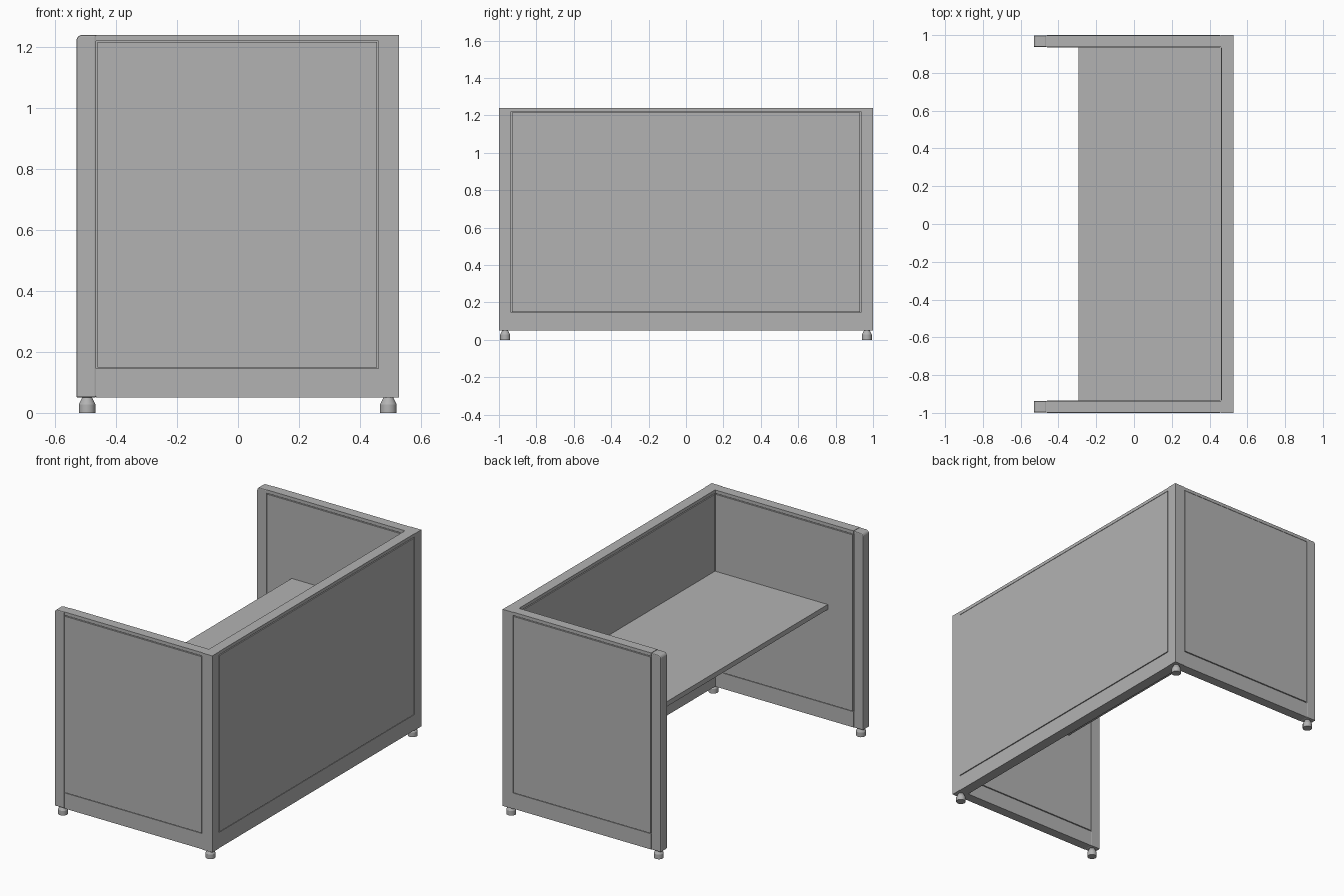
import bpy, bmesh
from mathutils import Matrix, Vector

cube = bpy.data.objects.get("Cube")
if cube:
    bpy.data.objects.remove(cube, do_unlink=True)

grey = bpy.data.materials.new("light_grey")
grey.use_nodes = True
colour = (0.45, 0.45, 0.45, 1)
grey.diffuse_color = colour
grey.node_tree.nodes["Principled BSDF"].inputs["Base Color"].default_value = colour


def finish(name, bm):
    bmesh.ops.recalc_face_normals(bm, faces=bm.faces)
    mesh = bpy.data.meshes.new(name)
    bm.to_mesh(mesh)
    bm.free()
    mesh.materials.append(grey)
    ob = bpy.data.objects.new(name, mesh)
    bpy.context.collection.objects.link(ob)
    return ob


def box(name, x, y, z, round_edge=None, radius=0.02):
    """Box from (low, high) ranges; round_edge picks edges by midpoint."""
    bm = bmesh.new()
    size = [max(r) - min(r) for r in (x, y, z)]
    centre = Vector([sum(r) / 2 for r in (x, y, z)])
    bmesh.ops.create_cube(bm, size=1, matrix=Matrix.Translation(centre) @ Matrix.Diagonal((*size, 1)))
    if round_edge:
        edges = [e for e in bm.edges if round_edge((e.verts[0].co + e.verts[1].co) / 2)]
        bmesh.ops.bevel(bm, geom=edges, offset=radius, segments=5, profile=0.5, affect='EDGES')
    return finish(name, bm)


FRONT, INNER, REAR = -0.53, 0.46, 0.528   # depth positions along x
IN, OUT = 0.935, 1.0                      # side wall thickness along y
BASE, RAIL, CAP, TOP = 0.05, 0.145, 1.22, 1.24
POST = -0.465
GAP, SKIN = 0.004, 0.012


def foot(name, x, y):
    # cylinder base with a tapered neck
    bm = bmesh.new()
    for r1, r2, z0, z1 in ((0.027, 0.027, 0, 0.028), (0.027, 0.015, 0.028, 0.052)):
        bmesh.ops.create_cone(bm, cap_ends=True, segments=24, radius1=r1, radius2=r2,
                              depth=z1 - z0, matrix=Matrix.Translation((x, y, (z0 + z1) / 2)))
    ob = finish(name, bm)
    bpy.ops.object.select_all(action='DESELECT')
    ob.select_set(True)
    bpy.context.view_layer.objects.active = ob
    bpy.ops.object.shade_smooth_by_angle()


# Side walls: posts, rails, core and a tile on each face
for side, s in (("right", -1), ("left", 1)):
    def span(a, b):
        return sorted((s * a, s * b))

    wall = span(IN, OUT)
    rail_y = span(IN + 0.003, OUT - 0.003)
    end_post = box(side + "_end_post", (FRONT, POST), span(IN + 0.002, OUT - 0.002), (BASE, TOP),
                   lambda m: m.x < FRONT + 0.001 and m.z > TOP - 0.001)
    bev = end_post.modifiers.new("soft_edges", 'BEVEL')
    bev.width, bev.segments, bev.angle_limit = 0.005, 2, 0.9
    box(side + "_corner_post", (INNER, REAR), wall, (BASE, TOP))
    box(side + "_top_rail", (POST, INNER), rail_y, (CAP, TOP))
    box(side + "_bottom_rail", (POST, INNER), rail_y, (BASE, RAIL))
    box(side + "_wall_core", (POST, INNER), span(IN + SKIN, OUT - SKIN), (RAIL, CAP))
    for face, ys in (("outer", span(OUT - SKIN, OUT)), ("inner", span(IN, IN + SKIN))):
        box(f"{side}_{face}_tile", (POST + GAP, INNER - GAP), ys, (RAIL + GAP, CAP - GAP))
    foot(side + "_front_foot", -0.495, s * 0.967)
    foot(side + "_rear_foot", 0.493, s * 0.967)

# Rear wall
box("rear_top_rail", (INNER + 0.002, REAR - 0.002), (-IN, IN), (CAP, TOP))
box("rear_bottom_rail", (INNER + 0.002, REAR - 0.002), (-IN, IN), (BASE, RAIL))
box("rear_wall_core", (INNER + SKIN, REAR - SKIN), (-IN, IN), (RAIL, CAP))
for face, xs in (("outer", (REAR - SKIN, REAR)), ("inner", (INNER, INNER + SKIN))):
    box(f"rear_{face}_tile", xs, (-IN + GAP, IN - GAP), (RAIL + GAP, CAP - GAP))

# Worktop
box("worktop", (-0.295, INNER), (-IN, IN), (0.72, 0.75))
